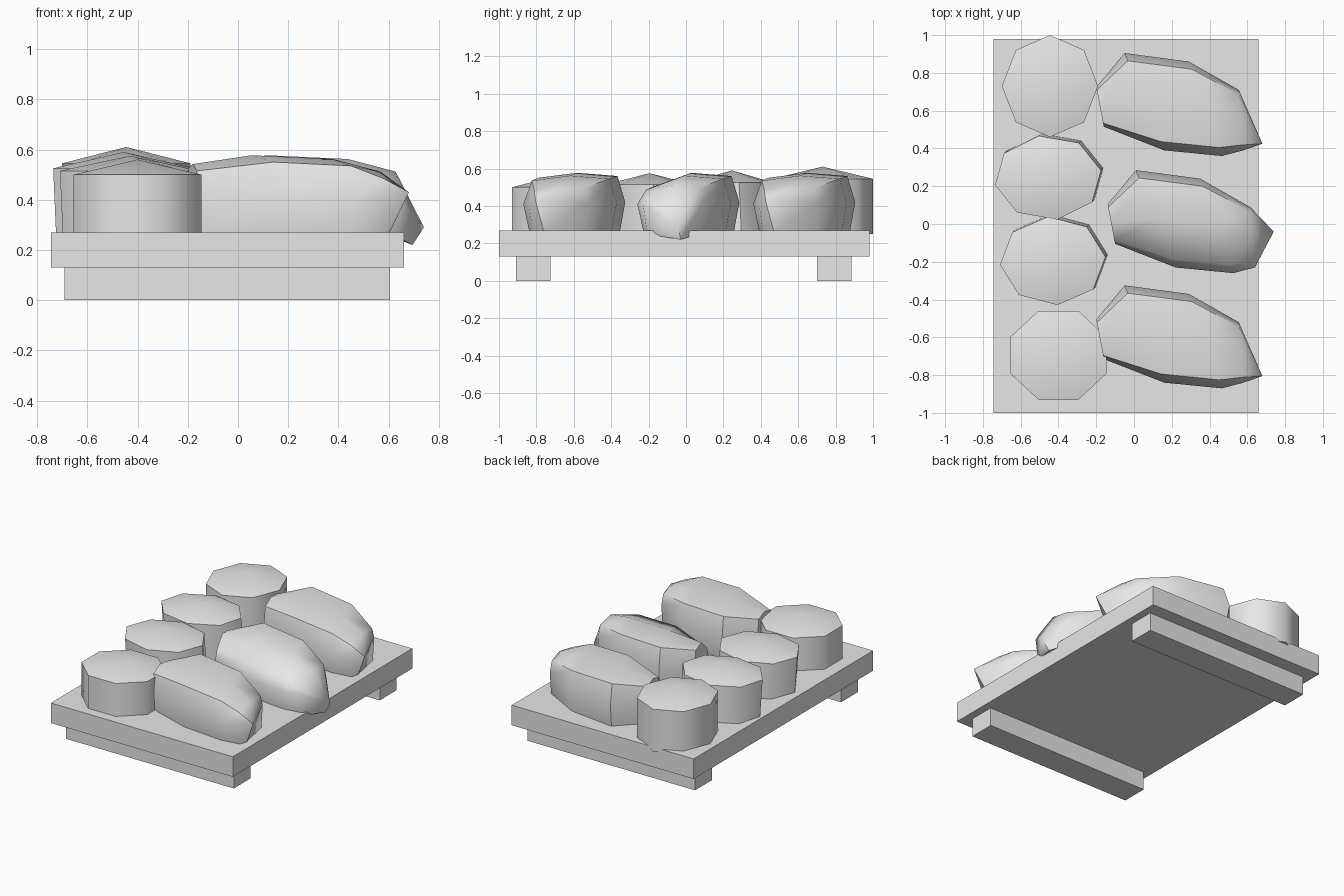
import bpy, bmesh, math
from mathutils import Vector

if "Cube" in bpy.data.objects:
    bpy.data.objects.remove(bpy.data.objects["Cube"])

GREY = (0.8, 0.8, 0.8, 1)
mat = bpy.data.materials.new("plain grey")
mat.use_nodes = True
mat.diffuse_color = GREY
mat.node_tree.nodes["Principled BSDF"].inputs["Base Color"].default_value = GREY


def finish(bm, name, angle=None):
    bmesh.ops.recalc_face_normals(bm, faces=bm.faces)
    mesh = bpy.data.meshes.new(name)
    bm.to_mesh(mesh)
    bm.free()
    mesh.materials.append(mat)
    obj = bpy.data.objects.new(name, mesh)
    bpy.context.collection.objects.link(obj)
    if angle:
        bpy.ops.object.select_all(action="DESELECT")
        obj.select_set(True)
        bpy.context.view_layer.objects.active = obj
        bpy.ops.object.shade_smooth_by_angle(angle=math.radians(angle))


def box(name, low, high):
    bm = bmesh.new()
    bmesh.ops.create_cube(bm, size=1)
    low, high = Vector(low), Vector(high)
    for v in bm.verts:
        v.co = (low + high) / 2 + v.co * (high - low)
    finish(bm, name)


def roll(name, x, y, rx, ry, turn, rim, peak, lean=0.0):
    """Eight-sided roll with a shallow pointed top."""
    bm = bmesh.new()
    rings = []
    for z, shift in ((0.25, lean), (rim, 0)):
        ring = []
        for i in range(8):
            a = math.radians(turn + 45 * i)
            ring.append(bm.verts.new((x + shift + rx * math.cos(a), y + shift + ry * math.sin(a), z)))
        rings.append(ring)
    top = bm.verts.new((x, y, peak))
    bm.faces.new(rings[0])
    for i in range(8):
        j = (i + 1) % 8
        bm.faces.new((rings[0][i], rings[0][j], rings[1][j], rings[1][i]))
        bm.faces.new((rings[1][i], rings[1][j], top))
    finish(bm, name, 50)


# Stations along the topped rice: near side x, y, far side x, y, top height
STATIONS = (
    (-0.16, -0.115, -0.20, 0.095, 0.53),
    (0.16, -0.24, -0.05, 0.275, 0.565),
    (0.465, -0.27, 0.29, 0.23, 0.55),
    (0.58, -0.24, 0.555, 0.08, 0.50),
)


def topped_rice(name, x, y, tip, chin, near_drop=0.0):
    """Boxy rounded body lofted through the stations, ending in a pointed nose."""
    bm = bmesh.new()
    rings = []
    for nx, ny, fx, fy, top in STATIONS:
        near, far = Vector((nx, ny, 0)), Vector((fx, fy, 0))
        # fraction across the body and height for each point of the section
        section = ((0.07, 0.25), (0, 0.41), (0.09, top - 0.015 - near_drop),
                   (0.5, top + 0.012), (0.92, top - 0.005), (1, 0.42), (0.94, 0.25))
        rings.append([bm.verts.new(near.lerp(far, t) + Vector((x, y, z))) for t, z in section])
    n = len(rings[0])
    for a, b in zip(rings, rings[1:]):
        for i in range(n):
            j = (i + 1) % n
            bm.faces.new((a[i], a[j], b[j], b[i]))
    bm.faces.new(rings[0])
    # nose
    last = rings[-1]
    t = bm.verts.new(Vector(tip) + Vector((x, y, 0)))
    c = bm.verts.new(Vector(chin) + Vector((x, y, 0)))
    for i in range(1, n - 2):
        bm.faces.new((last[i], last[i + 1], t))
    bm.faces.new((last[0], last[1], t, c))
    bm.faces.new((last[n - 2], last[n - 1], c, t))
    bm.faces.new((last[n - 1], last[0], c))
    finish(bm, name, 50)


# Serving board
box("board", (-0.745, -1, 0.13), (0.66, 0.98, 0.27))
box("front_foot", (-0.69, -0.91, 0), (0.605, -0.725, 0.13))
box("back_foot", (-0.69, 0.70, 0), (0.605, 0.885, 0.13))

# Row of rolls
roll("roll_back", -0.445, 0.73, 0.255, 0.27, 0, 0.545, 0.61)
roll("roll_middle_back", -0.455, 0.245, 0.285, 0.225, 10, 0.525, 0.59, 0.012)
roll("roll_middle_front", -0.43, -0.195, 0.28, 0.235, 5, 0.515, 0.575, 0.012)
roll("roll_front", -0.40, -0.695, 0.275, 0.255, 22.5, 0.50, 0.56)

# Row of topped rice pieces
for name, y in (("topped_rice_back", 0.63), ("topped_rice_front", -0.60)):
    topped_rice(name, 0, y, (0.68, -0.205, 0.43), (0.60, -0.16, 0.26))
topped_rice("topped_rice_middle", 0.06, 0.01, (0.68, -0.05, 0.29), (0.635, -0.04, 0.22), 0.05)
